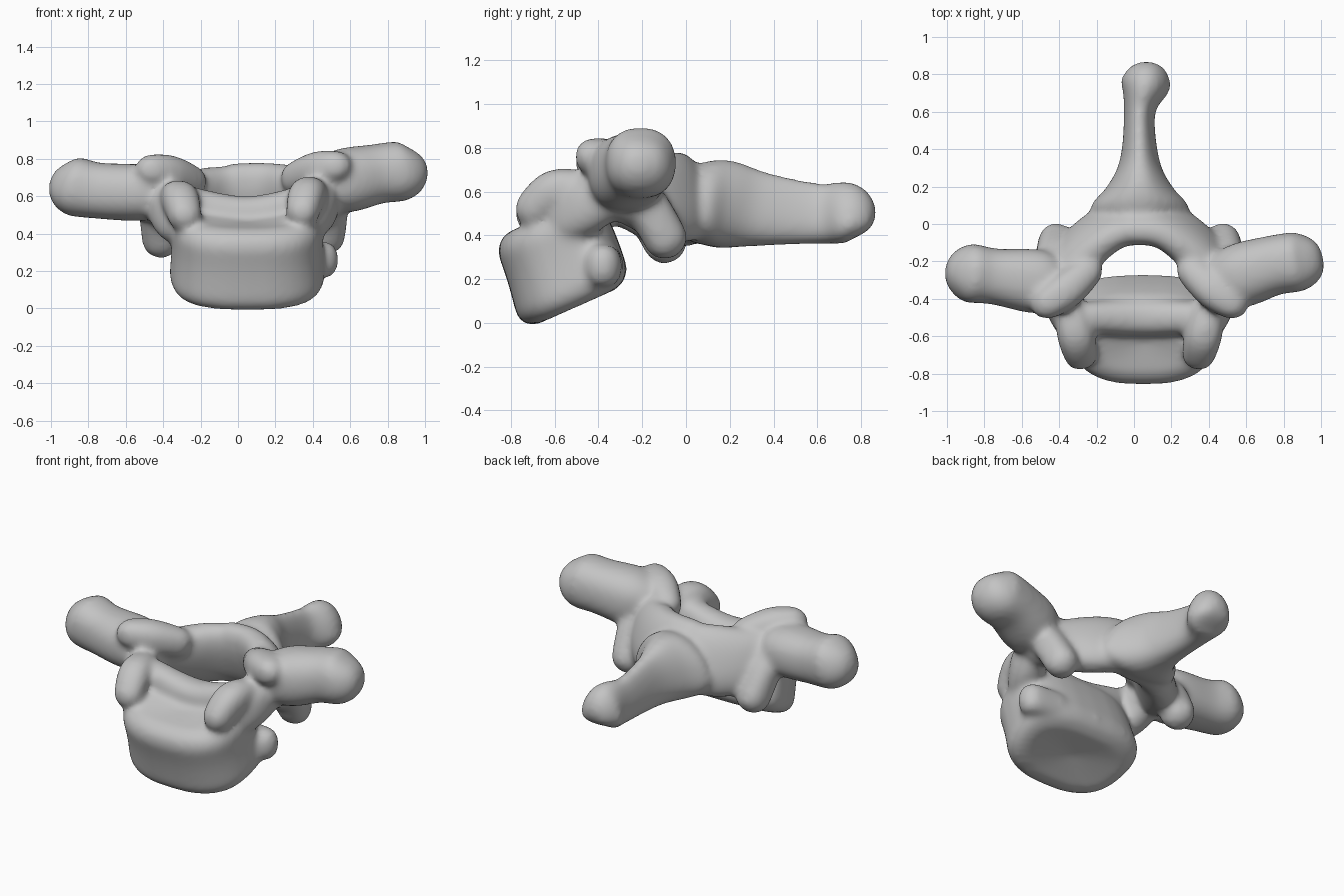
import bpy, bmesh, math
from mathutils import Vector, Matrix

if "Cube" in bpy.data.objects:
    bpy.data.objects.remove(bpy.data.objects["Cube"])

bone = bpy.data.materials.new("bone_grey")
bone.use_nodes = True
GREY = (0.55, 0.55, 0.55, 1)
bone.diffuse_color = GREY
bone.node_tree.nodes["Principled BSDF"].inputs["Base Color"].default_value = GREY
parts = []


def smooth_path(stations, steps=10):
    """Pass a smooth curve through the stations, blending position and size together."""
    points = [Vector(s) for s in stations]
    points = [points[0]] + points + [points[-1]]
    result = []
    for a, b, c, d in zip(points, points[1:], points[2:], points[3:]):
        for k in range(steps):
            t = k / steps
            result.append(b + (c - a) * (t / 2) + (2 * a - 5 * b + 4 * c - d) * (t * t / 2)
                          + (3 * b - 3 * c + d - a) * (t ** 3 / 2))
    return result + [points[-1]]


def loft(name, stations, hint=(0, 0, 1), axis=None, power=2.3, taper=0, lean=0,
         rounding=None, dish=0, sides=32):
    """Round-ended tube; a station is (x, y, z, half width, half height)."""
    bm = bmesh.new()
    path = smooth_path(stations)
    centres = [p.to_3d() for p in path]
    rings = []
    for i, (station, centre) in enumerate(zip(path, centres)):
        ahead, behind = centres[min(i + 1, len(centres) - 1)], centres[max(i - 1, 0)]
        t = Vector(axis or ahead - behind).normalized()
        side = t.cross(Vector(hint)).normalized()
        up = side.cross(t)
        turn = Matrix.Rotation(math.radians(lean), 3, t)
        side, up = turn @ side, turn @ up
        wide, high = station[3], station[4]
        # Draw the ring in near either end to make a rounded cap
        radius = rounding or min(wide, high)
        gap = min((centre - centres[0]).length, (centre - centres[-1]).length)
        inset = radius * (1 - math.sqrt(1 - max(0, 1 - gap / radius) ** 2))
        wide, high = max(wide - inset, 0.01), max(high - inset, 0.01)
        ring = []
        for k in range(sides):
            a = math.tau * k / sides
            c, d = math.cos(a), math.sin(a)
            c = math.copysign(abs(c) ** (2 / power), c)
            d = math.copysign(abs(d) ** (2 / power), d)
            ring.append(bm.verts.new(centre + side * (wide * c * (1 - taper * d)) + up * (high * d)))
        rings.append(ring)
    for a, b in zip(rings, rings[1:]):
        for k in range(sides):
            n = (k + 1) % sides
            bm.faces.new((a[k], a[n], b[n], b[k]))
    caps = [bm.faces.new(rings[0][::-1]), bm.faces.new(rings[-1])]
    bmesh.ops.recalc_face_normals(bm, faces=bm.faces)
    bmesh.ops.poke(bm, faces=caps, offset=-dish)
    mesh = bpy.data.meshes.new(name)
    bm.to_mesh(mesh)
    bm.free()
    obj = bpy.data.objects.new(name, mesh)
    bpy.context.collection.objects.link(obj)
    parts.append(obj)


# Body: leaning drum with shallow dished end plates, narrower in front
loft("body", [(.05, -.5, .07, .42, .28), (.05, -.57, .3, .4, .27), (.05, -.65, .49, .4, .26)],
     hint=(0, 1, 0), axis=(0, -.4, .9), power=2.7, taper=-.1, rounding=.1, dish=.03)
# Rear ridge of the upper end plate
loft("body_rear_ridge", [(-.33, -.5, .57, .08, .1), (.05, -.5, .5, .1, .1), (.43, -.5, .58, .08, .1)])
# Swollen lower rear corner of the body
loft("body_corner", [(.2, -.38, .26, .1, .1), (.54, -.38, .26, .08, .1)])

for side, label, rise in ((1, "left", .02), (-1, "right", 0)):
    def mirrored(points):
        return [(side * x + .03, y, z + rise, w, h) for x, y, z, w, h in points]

    # Raised lip beside the upper end plate
    loft(label + "_lip", mirrored([
        (.3, -.75, .43, .08, .08), (.34, -.6, .58, .1, .1), (.38, -.4, .55, .08, .1)]))
    # Pedicle joining body to arch
    loft(label + "_pedicle", mirrored([
        (.3, -.6, .4, .1, .1), (.4, -.45, .52, .1, .13), (.43, -.25, .62, .1, .1)]))
    # Upper joint facet: ridge running diagonally out and forward
    loft(label + "_upper_facet", mirrored([
        (.22, -.2, .65, .07, .08), (.4, -.36, .72, .1, .1), (.57, -.47, .75, .07, .07)]))
    # Lower joint process: slants down and back under the arch
    loft(label + "_lower_joint", mirrored([
        (.44, -.4, .7, .1, .1), (.46, -.2, .54, .1, .1), (.43, -.05, .28, .1, .1)]))
    # Lamina: half of the rear arch
    loft(label + "_lamina", mirrored([
        (.5, -.4, .6, .1, .1), (.3, -.13, .55, .11, .2), (.1, 0, .56, .1, .21),
        (-.15, 0, .56, .1, .2)]), lean=side * -20)

# Transverse processes, the left one reaching higher
loft("left_transverse_process", [
    (.35, -.33, .65, .1, .1), (.55, -.28, .68, .17, .17), (.75, -.22, .72, .16, .16),
    (.9, -.2, .74, .16, .16), (1, -.18, .78, .14, .12)])
loft("right_transverse_process", [
    (-.33, -.33, .63, .1, .1), (-.5, -.31, .62, .17, .15), (-.75, -.28, .63, .15, .15),
    (-.9, -.26, .66, .16, .16), (-1, -.25, .7, .13, .13)])

# Spinous process: roof-shaped blade with a knobbed end
loft("spinous_process", [
    (.03, -.05, .56, .2, .2), (.03, .08, .55, .26, .2), (.03, .2, .54, .17, .2),
    (.03, .35, .52, .1, .17), (.03, .6, .5, .08, .14), (.06, .75, .5, .13, .14),
    (.06, .86, .46, .13, .1)], taper=.3)

# Fuse the parts into one smooth bone
bpy.ops.object.select_all(action='DESELECT')
for obj in parts:
    obj.select_set(True)
bpy.context.view_layer.objects.active = parts[0]
bpy.ops.object.join()
vertebra = bpy.context.view_layer.objects.active
vertebra.name = "vertebra"
vertebra.data.materials.append(bone)
fuse = vertebra.modifiers.new("fuse", 'REMESH')
fuse.mode = 'VOXEL'
fuse.voxel_size = 0.016
fuse.use_smooth_shade = True
soften = vertebra.modifiers.new("soften", 'SMOOTH')
soften.factor = 0.5
soften.iterations = 18
